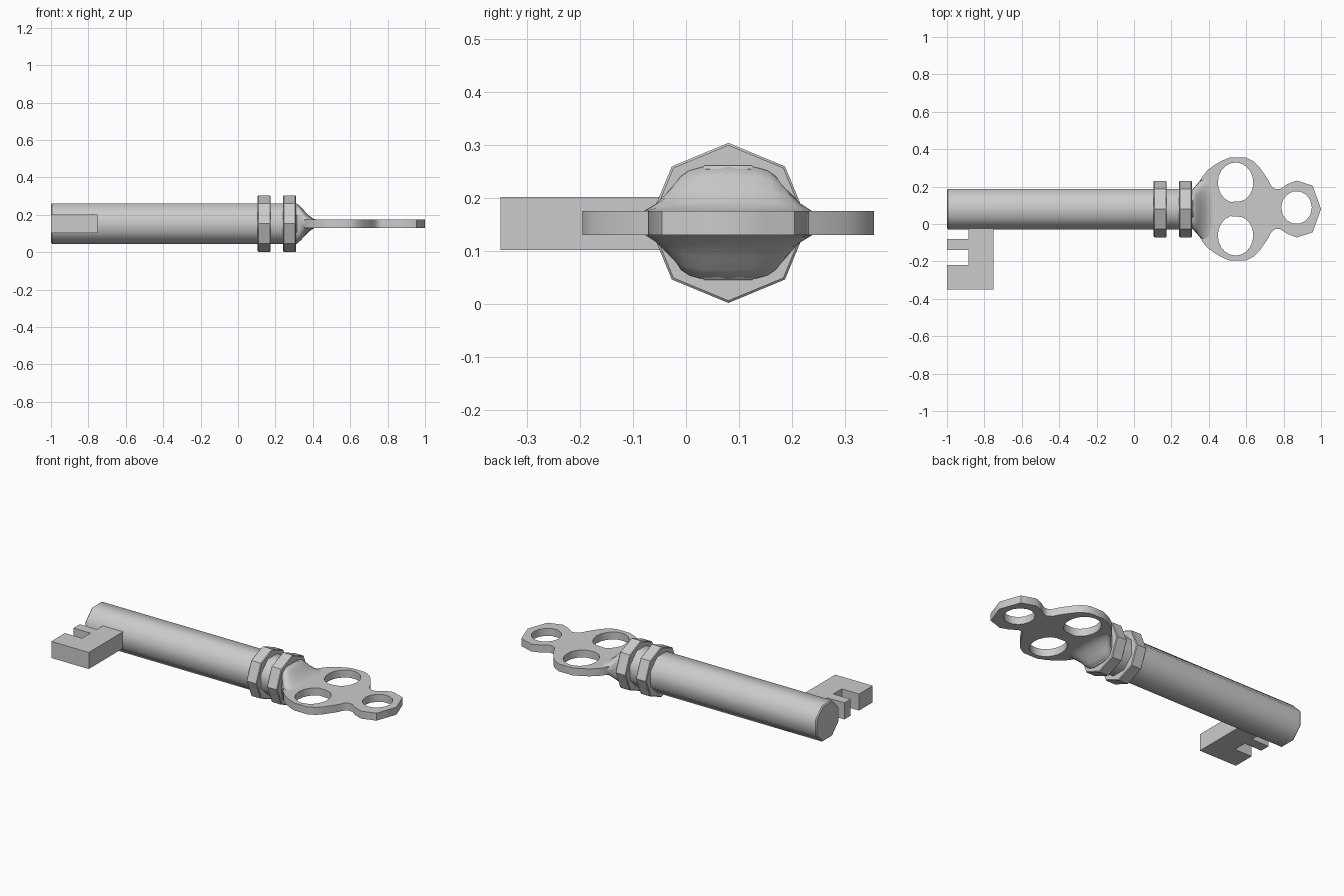
import bpy, bmesh
from math import sin, cos, pi, radians, copysign

if "Cube" in bpy.data.objects:
    bpy.data.objects.remove(bpy.data.objects["Cube"])

CY, CZ = 0.08, 0.153   # axis of the key


def finish(obj, angle, bevel=0.0):
    bpy.ops.object.select_all(action='DESELECT')
    obj.select_set(True)
    bpy.context.view_layer.objects.active = obj
    if obj.type == 'CURVE':
        bpy.ops.object.convert(target='MESH')
        obj = bpy.context.object
        bm = bmesh.new()
        bm.from_mesh(obj.data)
        bmesh.ops.remove_doubles(bm, verts=bm.verts, dist=1e-5)
        bmesh.ops.recalc_face_normals(bm, faces=bm.faces)
        bm.to_mesh(obj.data)
        bm.free()
    bpy.ops.object.shade_smooth_by_angle(angle=radians(angle))
    if bevel:
        mod = obj.modifiers.new("edge", 'BEVEL')
        mod.width, mod.segments, mod.limit_method = bevel, 1, 'ANGLE'
        mod.angle_limit = radians(60)
    return obj


def loft(name, rings, angle, bevel=0.0):
    """Skin equal-length rings of points and cap both ends."""
    bm = bmesh.new()
    loops = [[bm.verts.new(p) for p in ring] for ring in rings]
    n = len(loops[0])
    for a, b in zip(loops, loops[1:]):
        for i in range(n):
            j = (i + 1) % n
            bm.faces.new((a[i], a[j], b[j], b[i]))
    bm.faces.new(loops[0])
    bm.faces.new(loops[-1])
    bmesh.ops.recalc_face_normals(bm, faces=bm.faces)
    me = bpy.data.meshes.new(name)
    bm.to_mesh(me)
    bm.free()
    obj = bpy.data.objects.new(name, me)
    bpy.context.collection.objects.link(obj)
    return finish(obj, angle, bevel)


def octagon(x, r, turn=0.0):
    return [(x, CY + r * cos(turn + i * pi / 4), CZ + r * sin(turn + i * pi / 4)) for i in range(8)]


def plate(name, outlines, z, half, angle):
    """Flat plate; the first outline is the rim, the others are holes."""
    cu = bpy.data.curves.new(name, 'CURVE')
    cu.dimensions, cu.fill_mode, cu.extrude = '2D', 'BOTH', half
    for pts in outlines:
        s = cu.splines.new('POLY')
        s.points.add(len(pts) - 1)
        for p, (x, y) in zip(s.points, pts):
            p.co = (x, y, 0, 1)
        s.use_cyclic_u = True
    obj = bpy.data.objects.new(name, cu)
    obj.location.z = z
    bpy.context.collection.objects.link(obj)
    return finish(obj, angle)


def ellipse(cx, cy, rx, ry, n):
    return [(cx + rx * cos(2 * pi * i / n), cy + ry * sin(2 * pi * i / n)) for i in range(n)]


# Shaft: smooth-shaded eight-sided rod
loft("shaft", [octagon(-1.0, 0.117, pi / 8), octagon(0.32, 0.117, pi / 8)], 50, 0.006)

# Two faceted collars
for i, x in enumerate((0.105, 0.241)):
    loft(f"collar_{i + 1}", [octagon(x, 0.151), octagon(x + 0.069, 0.151)], 30, 0.004)

# Neck: blends from the rod into the flat bow
neck = []
for x, w, h, p in ((0.29, .107, .108, .55), (0.315, .108, .107, .55), (0.335, .130, .090, .7),
                   (0.355, .155, .068, .9), (0.38, .185, .042, 1.0),
                   (0.405, .205, .025, .8), (0.43, .222, .0205, .5)):
    ring = []
    for i in range(24):
        c, s = cos(i * pi / 12), sin(i * pi / 12)
        ring.append((x, CY + copysign(w * abs(c) ** p, c), CZ + copysign(h * abs(s) ** p, s)))
    neck.append(ring)
loft("neck", neck, 50)

# Bow: mirrored trefoil outline with three holes
half = [(.35, .14), (.365, .172), (.39, .205), (.43, .235), (.465, .256), (.51, .275), (.60, .275),
        (.64, .255), (.67, .225), (.715, .16), (.735, .122), (.755, .107), (.78, .106),
        (.82, .133), (.87, .152), (.955, .125), (.975, .07), (1.0, 0)]
rim = [(x, CY + y) for x, y in half] + [(x, CY - y) for x, y in reversed(half[:-1])]
holes = [[(x, CY + s * max(y, 0.037 + 0.1 * max(0, x - .52))) for x, y in ellipse(.543, .141, .095, .108, 20)]
         for s in (1, -1)]
plate("bow", [rim] + holes + [ellipse(.869, .088, .082, .088, 14)], CZ, 0.0225, 40)

# Bit: blade with cut teeth
bit = [(-.75, .06), (-.75, -.35), (-1, -.35), (-1, -.22), (-.885, -.22), (-.885, -.14), (-1, -.14),
       (-1, -.08), (-.885, -.08), (-.885, .06)]
plate("bit", [bit], 0.152, 0.05, 30)
